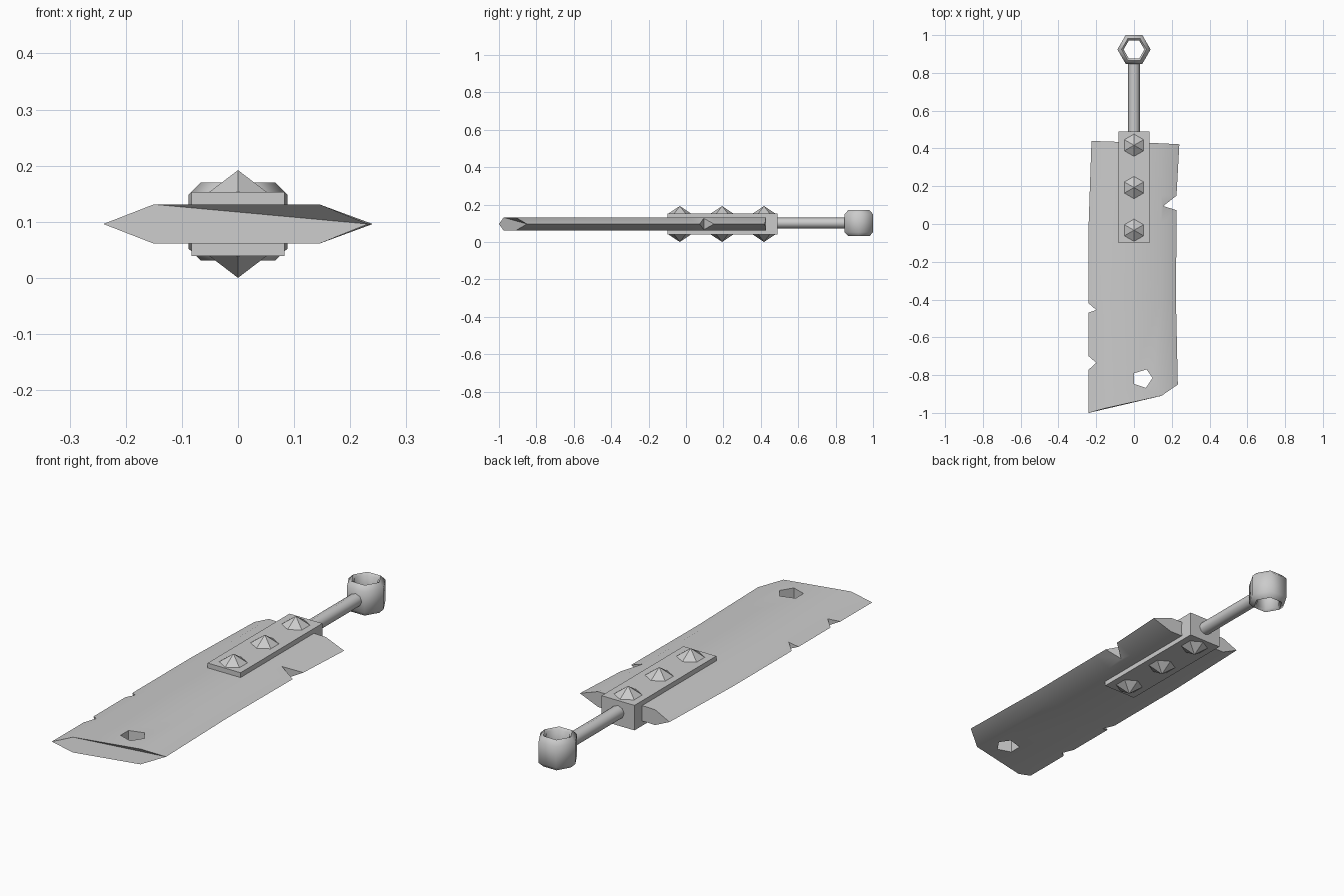
import bpy, bmesh, math

if "Cube" in bpy.data.objects:
    bpy.data.objects.remove(bpy.data.objects["Cube"])

ZC = 0.096  # mid-plane height of the sword


def make_object(name, verts, faces, smooth=30):
    mesh = bpy.data.meshes.new(name)
    bm = bmesh.new()
    vs = [bm.verts.new(v) for v in verts]
    for f in faces:
        bm.faces.new([vs[i] for i in f])
    bmesh.ops.recalc_face_normals(bm, faces=bm.faces)
    bm.to_mesh(mesh)
    bm.free()
    obj = bpy.data.objects.new(name, mesh)
    bpy.context.collection.objects.link(obj)
    if smooth:
        activate(obj)
        bpy.ops.object.shade_smooth_by_angle(angle=math.radians(smooth))
    return obj


def activate(obj):
    bpy.ops.object.select_all(action='DESELECT')
    obj.select_set(True)
    bpy.context.view_layer.objects.active = obj


def loft(loops, closed=False):
    """Quads between consecutive vertex loops, capped unless closed."""
    n, m = len(loops[0]), len(loops)
    verts = [v for loop in loops for v in loop]
    faces = [(i * n + j, i * n + (j + 1) % n,
              (i + 1) % m * n + (j + 1) % n, (i + 1) % m * n + j)
             for i in range(m if closed else m - 1) for j in range(n)]
    if not closed:
        faces += [tuple(range(n)), tuple(range((m - 1) * n, m * n))]
    return verts, faces


def prism(name, outline):
    return make_object(name, *loft([[(x, y, z) for x, y in outline]
                                    for z in (-0.2, 0.4)]), smooth=0)


# Blade: hexagonal section, stations give edge x and the y of each column
stations = [
    (-0.225, 0.24, (0.44, 0.437, 0.427, 0.422)),
    (-0.235, 0.225, (0.15,) * 4),
    (-0.24, 0.225, (0.0,) * 4),
    (-0.24, 0.222, (-0.4,) * 4),
    (-0.24, 0.232, (-1.0, -0.975, -0.91, -0.85)),
]
loops = []
for xl, xr, (y0, y1, y2, y3) in stations:
    t, b = ZC + 0.035, ZC - 0.035
    loops.append([(xl, y0, ZC), (-0.15, y1, t), (0.145, y2, t),
                  (xr, y3, ZC), (0.145, y2, b), (-0.15, y1, b)])
blade = make_object("blade", *loft(loops), smooth=0)

# Battle notches and the pentagonal hole
cutters = [
    [(-0.3, -0.37), (-0.24, -0.42), (-0.2, -0.455), (-0.3, -0.49)],
    [(-0.3, -0.645), (-0.24, -0.7), (-0.2, -0.735), (-0.3, -0.825)],
    [(0.3, 0.21), (0.225, 0.15), (0.155, 0.095), (0.3, 0.05)],
    [(0.0, -0.79), (0.067, -0.77), (0.098, -0.815), (0.063, -0.868), (0.0, -0.847)],
]
for outline in cutters:
    cutter = prism("cutter", outline)
    cutter.hide_render = True
    activate(blade)
    mod = blade.modifiers.new("cut", 'BOOLEAN')
    mod.operation = 'DIFFERENCE'
    mod.solver = 'EXACT'
    mod.object = cutter
    bpy.ops.object.modifier_apply(modifier=mod.name)
    bpy.data.objects.remove(cutter)
activate(blade)
bpy.ops.object.shade_smooth_by_angle(angle=math.radians(30))

# Clamp block gripping the blade
w, h = 0.083, 0.057
make_object("clamp", *loft([[(-w, y, ZC - h), (w, y, ZC - h),
                             (w, y, ZC + h), (-w, y, ZC + h)]
                            for y in (-0.1, 0.49)]))

# Rivet spikes on both faces of the clamp
for i, y in enumerate((-0.033, 0.193, 0.417)):
    for side, s in (("top", 1), ("bottom", -1)):
        verts = [(0.062 * math.sin(k * math.pi / 3), y + 0.062 * math.cos(k * math.pi / 3),
                  ZC + s * (h - 0.002)) for k in range(6)] + [(0, y, ZC + s * 0.096)]
        faces = [(k, (k + 1) % 6, 6) for k in range(6)] + [tuple(range(6))]
        make_object(f"spike_{side}_{i + 1}", verts, faces)

# Handle rod
make_object("handle", *loft([[(0.031 * math.cos(a), y, 0.101 + 0.029 * math.sin(a))
                              for a in (k * math.pi / 4 for k in range(8))]
                             for y in (0.48, 0.862)]), smooth=50)

# Hexagonal pommel ring: chamfered profile swept in six steps
profile = [(0.055, 0.04), (0.066, 0.031), (0.088, 0.052),
           (0.088, 0.148), (0.066, 0.17), (0.055, 0.16)]
make_object("pommel_ring", *loft(
    [[(r * math.cos(k * math.pi / 3), 0.924 + r * math.sin(k * math.pi / 3), z)
      for r, z in profile] for k in range(6)], closed=True), smooth=50)
